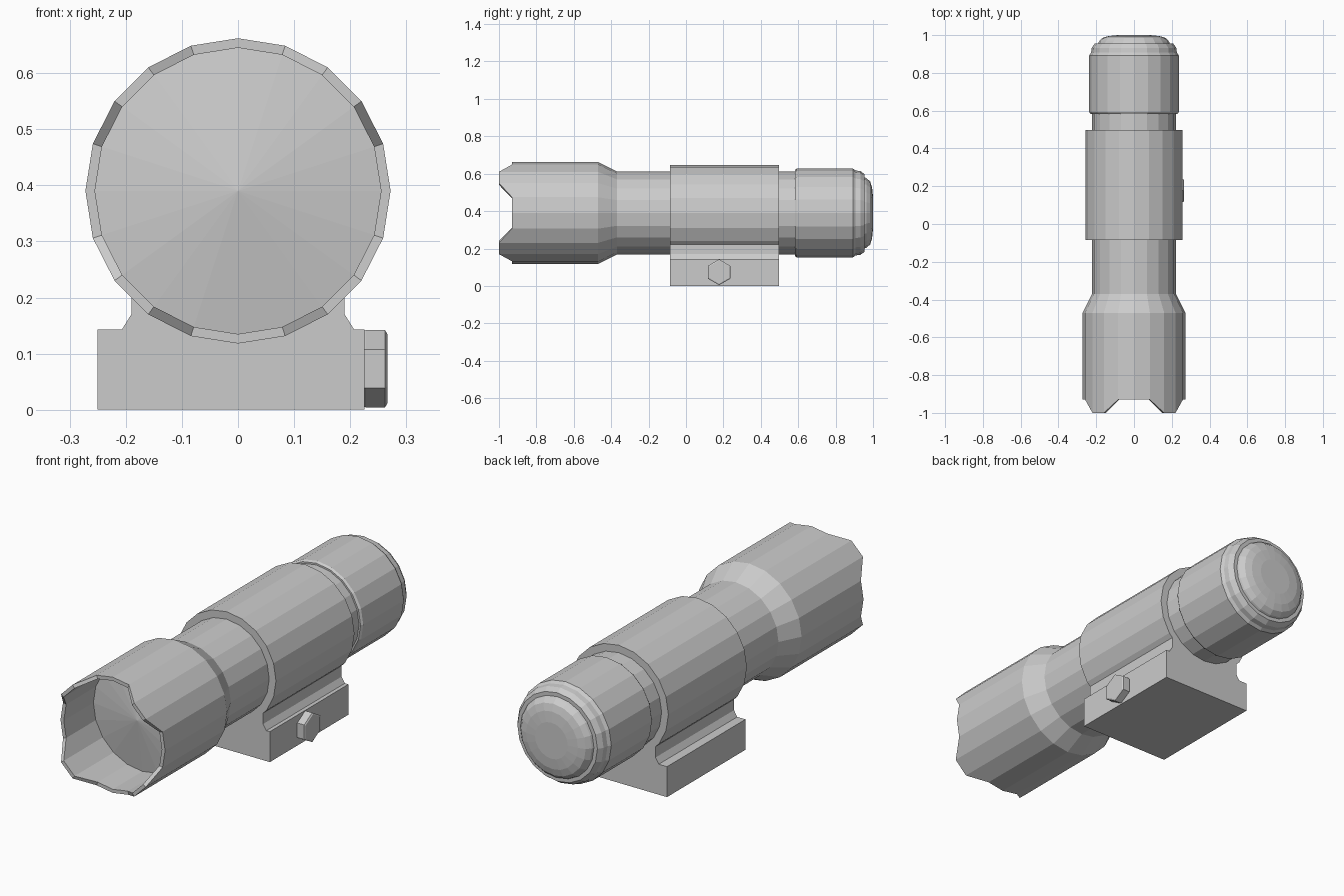
import bpy, bmesh, math

if "Cube" in bpy.data.objects:
    bpy.data.objects.remove(bpy.data.objects["Cube"])

SIDES = 20
AXIS_Z = 0.39


def finish(name, bm):
    bmesh.ops.recalc_face_normals(bm, faces=bm.faces)
    mesh = bpy.data.meshes.new(name)
    bm.to_mesh(mesh)
    bm.free()
    obj = bpy.data.objects.new(name, mesh)
    bpy.context.collection.objects.link(obj)
    return obj


def crown(i):
    """Front rim: four teeth on the diagonals."""
    return -1.0 if i % 5 in (2, 3) else -0.93


def lathe(name, profile):
    """Revolve (y, radius) points about the barrel axis; y may be a function of the side index."""
    bm = bmesh.new()
    rings = []
    for y, r in profile:
        if r == 0:
            rings.append([bm.verts.new((0, y, AXIS_Z))] * SIDES)
            continue
        ring = []
        for i in range(SIDES):
            a = 2 * math.pi * i / SIDES
            yy = y(i) if callable(y) else y
            ring.append(bm.verts.new((r * math.cos(a), yy, AXIS_Z + r * math.sin(a))))
        rings.append(ring)
    for p, q in zip(rings, rings[1:]):
        for i in range(SIDES):
            j = (i + 1) % SIDES
            bm.faces.new(list(dict.fromkeys((p[i], p[j], q[j], q[i]))))
    return finish(name, bm)


# Lens, crenellated head and barrel
lathe("barrel", [(-0.75, 0), (-0.71, 0.255), (crown, 0.255), (crown, 0.272),
                 (-0.47, 0.272), (-0.37, 0.222), (0.60, 0.222), (0.60, 0)])

# Tail cap
lathe("tail_cap", [(0.582, 0), (0.582, 0.230), (0.592, 0.237), (0.893, 0.237),
                   (0.907, 0.227), (0.932, 0.224), (0.955, 0.208), (0.955, 0)])

# Rubber tail button
lathe("tail_button", [(0.94, 0), (0.94, 0.196), (0.965, 0.186), (0.985, 0.168),
                      (0.995, 0.135), (1.0, 0.085), (1.0, 0)])

# Mount: clamp ring, neck and rail base as one extruded section
R = 0.257
section = [(-0.25, 0), (0.225, 0), (0.225, 0.143), (0.207, 0.143), (0.19, 0.17), (0.19, 0.221)]
for i in range(-2, 13):
    a = 2 * math.pi * i / SIDES
    section.append((R * math.cos(a), AXIS_Z + R * math.sin(a)))
section += [(-0.19, 0.221), (-0.19, 0.17), (-0.207, 0.143), (-0.25, 0.143)]
bm = bmesh.new()
face = bm.faces.new([bm.verts.new((x, -0.085, z)) for x, z in section])
ext = bmesh.ops.extrude_face_region(bm, geom=[face])
bmesh.ops.translate(bm, vec=(0, 0.583, 0),
                    verts=[g for g in ext["geom"] if isinstance(g, bmesh.types.BMVert)])
finish("mount", bm)

# Hexagonal clamp nut with chamfered ends
bm = bmesh.new()
loops = []
for x, r in ((0.222, 0.066), (0.228, 0.069), (0.262, 0.069), (0.266, 0.062)):
    loops.append([bm.verts.new((x, 0.177 + r * math.sin(k * math.pi / 3),
                                0.073 + r * math.cos(k * math.pi / 3))) for k in range(6)])
for p, q in zip(loops, loops[1:]):
    for k in range(6):
        bm.faces.new((p[k], p[(k + 1) % 6], q[(k + 1) % 6], q[k]))
bm.faces.new(loops[0])
bm.faces.new(loops[-1])
finish("clamp_nut", bm)
